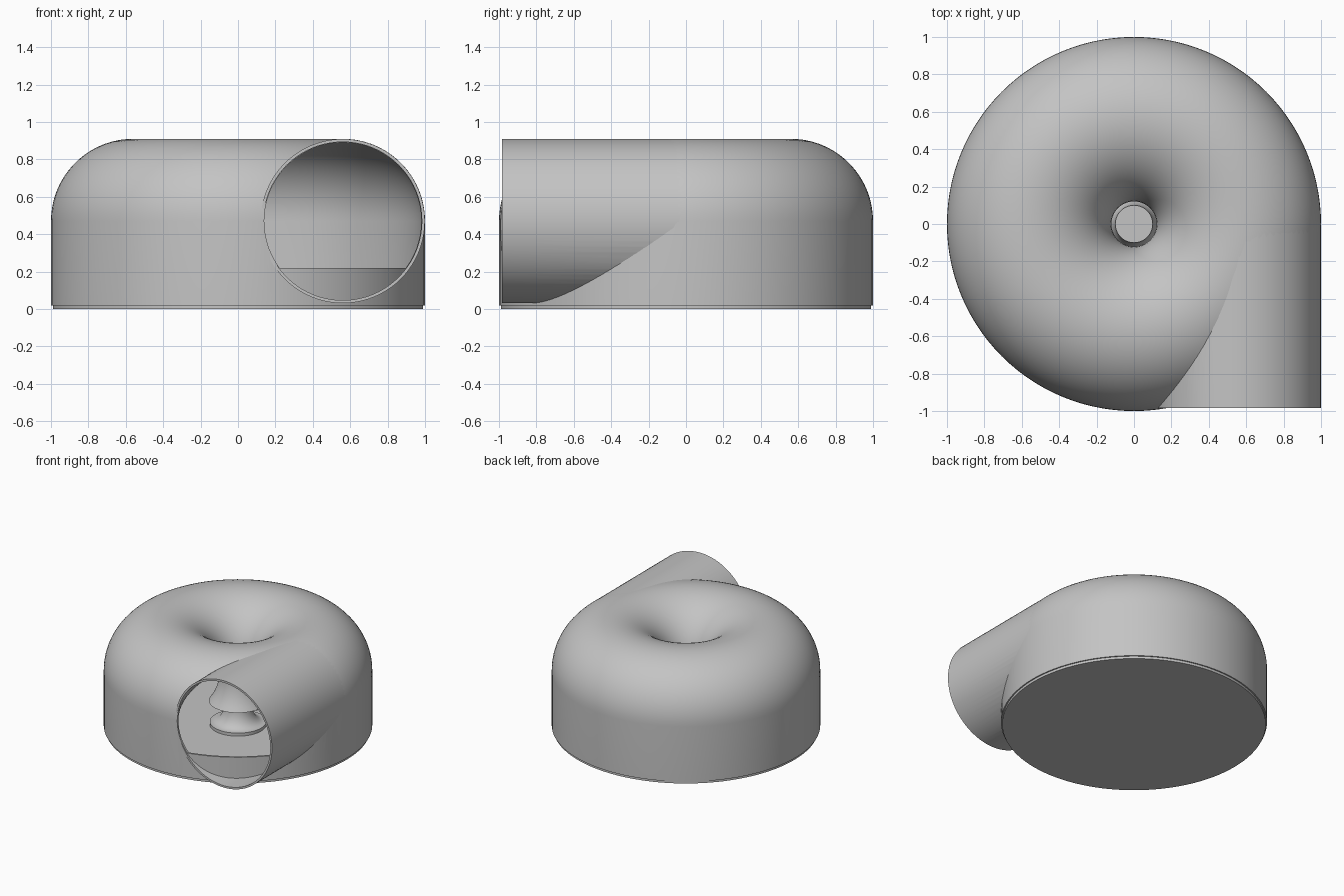
import bpy, bmesh, math

cube = bpy.data.objects.get("Cube")
if cube:
    bpy.data.objects.remove(cube, do_unlink=True)

SEG = 112          # steps around the housing
CX, CZ = 0.56, 0.47  # centre of the duct section
R_OUT, R_IN = 0.44, 0.424
LIP = 0.22         # height of the inlet lip and the outlet sill

grey = bpy.data.materials.new("housing_grey")
grey.use_nodes = True
grey.diffuse_color = (0.55, 0.55, 0.55, 1)
grey.node_tree.nodes["Principled BSDF"].inputs["Base Color"].default_value = (0.55, 0.55, 0.55, 1)


def finish(name, bm):
    bmesh.ops.remove_doubles(bm, verts=bm.verts, dist=1e-5)
    bmesh.ops.recalc_face_normals(bm, faces=bm.faces)
    mesh = bpy.data.meshes.new(name)
    bm.to_mesh(mesh)
    bm.free()
    mesh.materials.append(grey)
    obj = bpy.data.objects.new(name, mesh)
    bpy.context.collection.objects.link(obj)
    return obj


def sweep(name, rings, close_section, close_path):
    """Skin a list of equal-length rings of points."""
    bm = bmesh.new()
    grid = [[bm.verts.new(p) for p in ring] for ring in rings]
    n, m = len(grid), len(grid[0])
    for i in range(n if close_path else n - 1):
        a, b = grid[i], grid[(i + 1) % n]
        for j in range(m if close_section else m - 1):
            k = (j + 1) % m
            bm.faces.new((a[j], a[k], b[k], b[j]))
    return finish(name, bm)


def lathe(name, profile, closed=False):
    angles = [2 * math.pi * i / SEG for i in range(SEG)]
    rings = [[(r * math.cos(a), r * math.sin(a), z) for r, z in profile] for a in angles]
    return sweep(name, rings, closed, True)


def arc(radius, start, end, steps):
    return [(CX + radius * math.cos(a), CZ + radius * math.sin(a))
            for a in (start + (end - start) * i / steps for i in range(steps + 1))]


def lip_angle(radius):
    return math.pi + math.asin((CZ - LIP) / radius)


def cut(obj, cutter):
    mod = obj.modifiers.new("cut", 'BOOLEAN')
    mod.operation = 'DIFFERENCE'
    mod.solver = 'EXACT'
    mod.object = cutter
    bpy.context.view_layer.objects.active = obj
    bpy.ops.object.modifier_apply(modifier=mod.name)
    bpy.data.objects.remove(cutter, do_unlink=True)


# Housing: thin shell, straight outer wall, domed top rolling into the inlet
outer = [(1.0, 0.02)] + arc(R_OUT, 0, lip_angle(R_OUT), 40)
inner = arc(R_IN, lip_angle(R_IN), 0, 40) + [(CX + R_IN, 0.02)]
housing = lathe("housing", outer + inner, closed=True)

# Outlet opening: clipped round passage above the sill
sill = math.asin((CZ - LIP) / 0.42)
section = arc(0.42, -sill, math.pi + sill, 48)
bm = bmesh.new()
face = bm.faces.new([bm.verts.new((x, -1.3, z)) for x, z in section])
grown = bmesh.ops.extrude_face_region(bm, geom=[face])
for v in (g for g in grown["geom"] if isinstance(g, bmesh.types.BMVert)):
    v.co.y = -0.06
cut(housing, finish("passage_cutter", bm))

# Outlet pipe: round tube, trimmed where it enters the housing chamber
circle = [2 * math.pi * i / 80 for i in range(80)]
tube = [(0.439, -0.985), (0.439, 0.0), (0.423, 0.0), (0.423, -0.985)]
pipe = sweep("outlet_pipe",
             [[(CX + r * math.cos(a), y, CZ + r * math.sin(a)) for r, y in tube] for a in circle],
             True, True)
chamber = arc(0.43, lip_angle(0.43), 0, 40) + [(CX + 0.43, 0.01), (0.2, 0.01)]
cut(pipe, lathe("chamber_cutter", chamber, closed=True))

# Base plate
base = lathe("base_plate", [(0, 0), (0.99, 0), (0.99, 0.025), (0, 0.025)])

# Hub: flared cone on a thin disc under the inlet
flare = [(0.1 + 0.1 * (1 - math.sin(t)), 0.2 - 0.15 * math.cos(t))
         for t in (math.pi / 2 * i / 10 for i in range(11))]
hub = lathe("hub", [(0, 0.02), (0.21, 0.02), (0.21, 0.05)] + flare + [(0, 0.2)])

# Smooth shading with crisp edges
bpy.ops.object.select_all(action='DESELECT')
for obj in (housing, pipe, base, hub):
    obj.select_set(True)
bpy.context.view_layer.objects.active = housing
bpy.ops.object.shade_smooth_by_angle(angle=math.radians(35))
